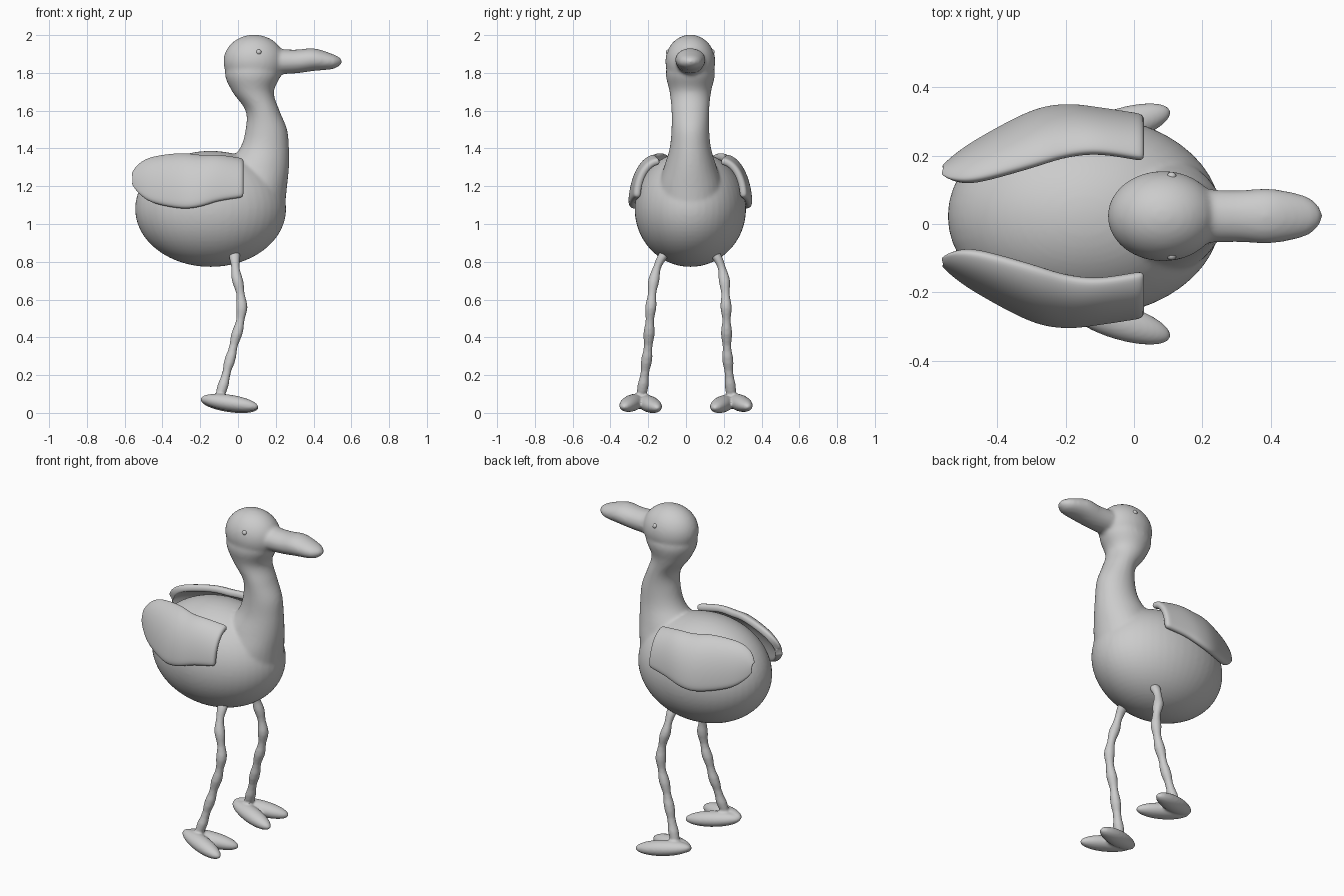
import bpy, bmesh, math
from mathutils import Matrix, Vector

if "Cube" in bpy.data.objects:
    bpy.data.objects.remove(bpy.data.objects["Cube"])

MIDDLE = .023        # the bird's own mirror plane in y
GREY = (.6, .6, .6, 1)

material = bpy.data.materials.new("plain grey")
material.use_nodes = True
material.diffuse_color = GREY
shader = material.node_tree.nodes["Principled BSDF"]
shader.inputs["Base Color"].default_value = GREY


def finish(name, bm):
    """Turn a bmesh into a smooth shaded grey object."""
    bmesh.ops.recalc_face_normals(bm, faces=bm.faces)
    for face in bm.faces:
        face.smooth = True
    mesh = bpy.data.meshes.new(name)
    bm.to_mesh(mesh)
    bm.free()
    mesh.materials.append(material)
    thing = bpy.data.objects.new(name, mesh)
    bpy.context.collection.objects.link(thing)
    return thing


def blend(thing, voxel, passes):
    """Fuse overlapping volumes into one skin and soften the joins."""
    remesh = thing.modifiers.new("fuse", "REMESH")
    remesh.mode = "VOXEL"
    remesh.voxel_size = voxel
    remesh.use_smooth_shade = True
    soften = thing.modifiers.new("soften", "SMOOTH")
    soften.iterations = passes


def smooth_rows(rows, steps):
    """Catmull-Rom interpolation through rows of numbers."""
    rows = [Vector(row) for row in rows]
    rows = [rows[0], *rows, rows[-1]]
    result = []
    for before, start, end, after in zip(rows, rows[1:], rows[2:], rows[3:]):
        leave, arrive = (end - before) / 2, (after - start) / 2
        for step in range(steps):
            t = step / steps
            ease, bow = t * t * (3 - 2 * t), t * (1 - t)
            result.append(start.lerp(end, ease)
                          + leave * bow * (1 - t) - arrive * bow * t)
    return result + [rows[-1]]


def ellipsoid(bm, centre, radii, yaw=0, pitch=0):
    placing = (Matrix.Translation(centre)
               @ Matrix.Rotation(yaw, 4, "Z") @ Matrix.Rotation(pitch, 4, "Y")
               @ Matrix.Diagonal((*radii, 1)))
    bmesh.ops.create_uvsphere(bm, u_segments=48, v_segments=32,
                              radius=1, matrix=placing)


def bridge(bm, rows, closed):
    """Fill quads between successive rows of vertices."""
    for low, high in zip(rows, rows[1:]):
        for k in range(0 if closed else 1, len(low)):
            bm.faces.new((low[k - 1], low[k], high[k], high[k - 1]))


def tube(bm, sections, across, along, sides=32):
    """Skin elliptical sections given as (centre, radius, radius)."""
    rings = []
    for centre, first, second in sections:
        ring = []
        for k in range(sides):
            angle = math.tau * k / sides
            offset = (Vector(across) * first * math.cos(angle)
                      + Vector(along) * second * math.sin(angle))
            ring.append(bm.verts.new(Vector(centre) + offset))
        rings.append(ring)
    bridge(bm, rings, closed=True)
    bm.faces.new(rings[0])
    bm.faces.new(rings[-1])


X_AXIS, Y_AXIS, Z_AXIS = Matrix.Identity(3)

# Body, neck, head and beak fused into one skin
bird = bmesh.new()
ellipsoid(bird, (-.145, MIDDLE, 1.08), (.4, .295, .307))
ellipsoid(bird, (.085, MIDDLE, 1.86), (.162, .132, .142))

neck = [  # height, x, half depth, half width
    (1.1, .07, .18, .18), (1.2, .08, .18, .17), (1.3, .1, .17, .14),
    (1.4, .14, .13, .11), (1.5, .15, .11, .1), (1.6, .13, .09, .1),
    (1.7, .08, .11, .11), (1.8, .08, .15, .13), (1.9, .09, .12, .1),
]
tube(bird, [((x, MIDDLE, z), depth, width)
            for z, x, depth, width in smooth_rows(neck, 5)], X_AXIS, Y_AXIS)

beak = [  # x, height, half width, half thickness
    (.15, 1.86, .08, .07), (.3, 1.86, .076, .063), (.4, 1.87, .08, .06),
    (.5, 1.86, .06, .04), (.54, 1.86, .03, .02), (.55, 1.86, .01, .01),
]
tube(bird, [((x, MIDDLE, z), width, thickness)
            for x, z, width, thickness in smooth_rows(beak, 5)], Y_AXIS, Z_AXIS)
blend(finish("body_neck_head", bird), .01, 8)

wing_rows = [  # x, inner y, top, outer y, bottom
    (.03, .16, 1.33, .28, 1.14), (-.1, .18, 1.35, .3, 1.12),
    (-.2, .17, 1.35, .31, 1.09), (-.3, .14, 1.36, .29, 1.08),
    (-.45, .1, 1.34, .21, 1.11), (-.52, .1, 1.3, .16, 1.16),
    (-.55, .12, 1.25, .13, 1.21),
]
leg_path = [  # x, y, height
    (-.02, .13, .85), (-.01, .18, .74), (.02, .2, .55),
    (-.03, .21, .33), (-.1, .24, .07),
]

for side, word in ((1, "left"), (-1, "right")):
    # Wing: a curved sheet, thickened and rounded
    sheet = bmesh.new()
    grid = []
    for x, inner, top, outer, bottom in smooth_rows(wing_rows, 3):
        row = []
        for k in range(9):
            angle = math.pi / 2 * k / 8
            y = inner + (outer - inner) * math.sin(angle)
            z = bottom + (top - bottom) * math.cos(angle)
            row.append(sheet.verts.new((x, MIDDLE + side * y, z)))
        grid.append(row)
    bridge(sheet, grid, closed=False)
    wing = finish("wing_" + word, sheet)
    thicken = wing.modifiers.new("thickness", "SOLIDIFY")
    thicken.thickness, thicken.offset = .04, 0
    rounding = wing.modifiers.new("rounding", "SUBSURF")
    rounding.levels = rounding.render_levels = 2

    # Leg and foot: a thin knobbly leg, and two toes spreading from one heel
    limb = bmesh.new()
    sections = []
    for x, y, z in smooth_rows(leg_path, 8):
        radius = .026 + .004 * math.cos(math.tau * z / .14)
        sections.append(((x, side * y + MIDDLE * z, z), radius, radius))
    tube(limb, sections, X_AXIS, Y_AXIS)
    for spread in (1, -1):
        ellipsoid(limb, (-.045, side * (.24 + spread * .045), .05 + spread * .003),
                  (.16, .052, .043), side * spread * math.radians(17),
                  math.radians(8))
    blend(finish("leg_and_foot_" + word, limb), .007, 4)

    # Eye: a small bead on the head
    bead = bmesh.new()
    ellipsoid(bead, (.11, MIDDLE + side * .115, 1.91), (.014, .014, .014))
    finish("eye_" + word, bead)
